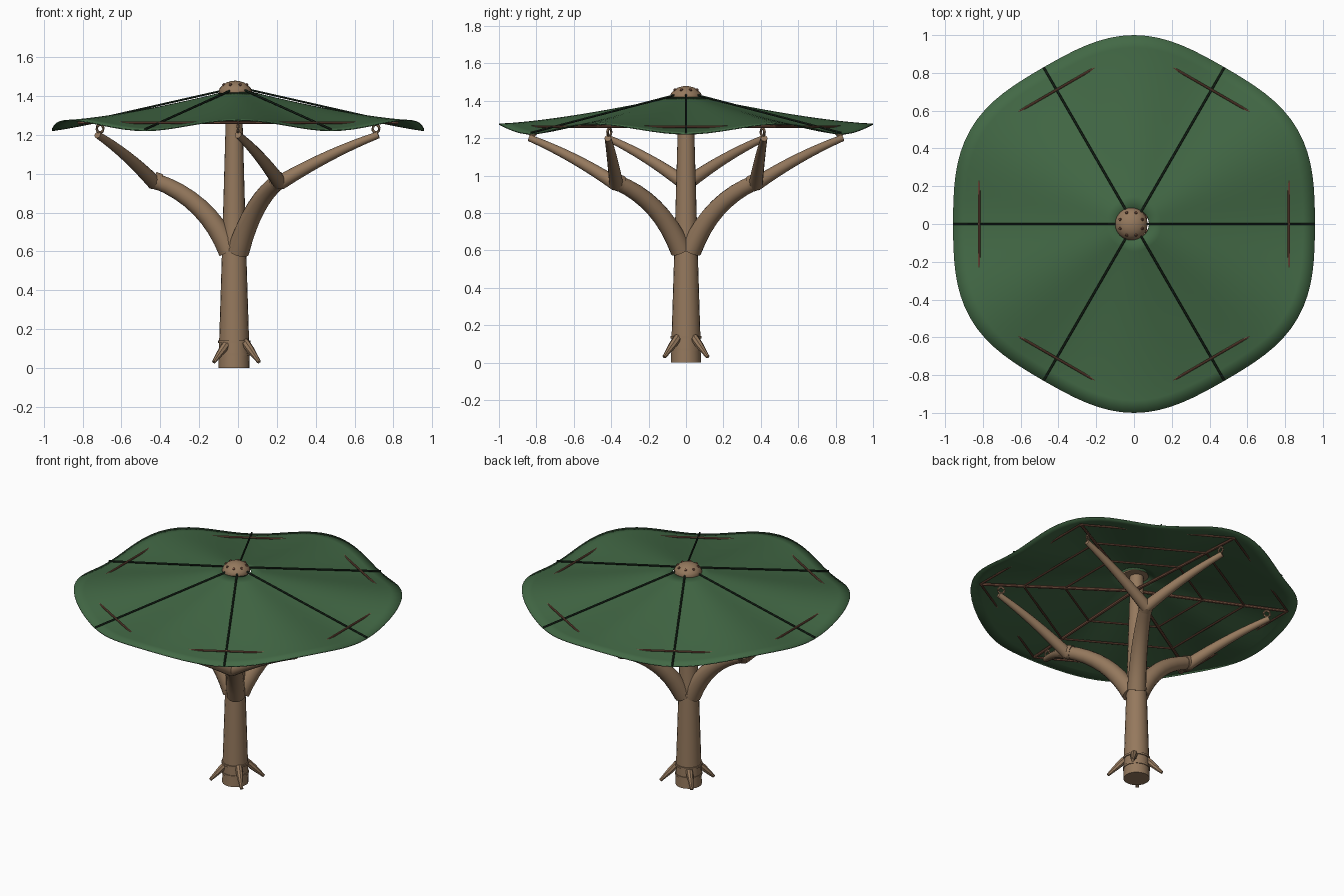
import bpy, bmesh, math
from mathutils import Vector

if "Cube" in bpy.data.objects:
    bpy.data.objects.remove(bpy.data.objects["Cube"])


def material(name, rgb):
    m = bpy.data.materials.new(name)
    m.diffuse_color = (*rgb, 1)
    m.use_nodes = True
    m.node_tree.nodes["Principled BSDF"].inputs["Base Color"].default_value = m.diffuse_color
    return m


WOOD = material("bark_brown", (0.30, 0.19, 0.11))
ROD = material("rust_brown", (0.20, 0.09, 0.055))
GREEN = material("canopy_green", (0.055, 0.14, 0.06))
DARK = material("dark_cable", (0.012, 0.025, 0.014))


def finish(name, bm, mat, angle=40):
    bmesh.ops.recalc_face_normals(bm, faces=bm.faces)
    me = bpy.data.meshes.new(name)
    bm.to_mesh(me)
    bm.free()
    me.materials.append(mat)
    ob = bpy.data.objects.new(name, me)
    bpy.context.collection.objects.link(ob)
    bpy.ops.object.select_all(action='DESELECT')
    ob.select_set(True)
    bpy.context.view_layer.objects.active = ob
    bpy.ops.object.shade_smooth_by_angle(angle=math.radians(angle))
    return ob


def sweep(bm, pts, radii, sides=12):
    """Capped round tube along a list of points."""
    pts = [Vector(p) for p in pts]
    rings = []
    for i, p in enumerate(pts):
        d = (pts[min(i + 1, len(pts) - 1)] - pts[max(i - 1, 0)]).normalized()
        ref = Vector((0, 0, 1)) if abs(d.z) < 0.95 else Vector((1, 0, 0))
        u = d.cross(ref).normalized()
        v = d.cross(u)
        rings.append([bm.verts.new(p + radii[i] * (
            u * math.cos(a) + v * math.sin(a)))
            for a in [math.tau * k / sides for k in range(sides)]])
    for a, b in zip(rings, rings[1:]):
        for k in range(sides):
            n = (k + 1) % sides
            bm.faces.new((a[k], a[n], b[n], b[k]))
    bm.faces.new(rings[0])
    bm.faces.new(rings[-1][::-1])


def bezier(a, b, c, n=8):
    a, b, c = Vector(a), Vector(b), Vector(c)
    return [a * (1 - t) ** 2 + b * 2 * t * (1 - t) + c * t * t
            for t in [i / n for i in range(n + 1)]]


def polar(r, deg, z):
    a = math.radians(deg)
    return Vector((r * math.cos(a), r * math.sin(a), z))


def taper(a, b, n=8):
    return [a + (b - a) * i / n for i in range(n + 1)]


CX = -0.02  # trunk axis

# Trunk and its collars
bm = bmesh.new()
sweep(bm, [(CX, 0, z) for z in (0, 0.14, 0.62, 1.25, 1.43)],
      [0.08, 0.077, 0.062, 0.044, 0.042], 20)
finish("trunk", bm, WOOD)
bm = bmesh.new()
for z, r in ((0.07, 0.083), (0.135, 0.084), (0.62, 0.068)):
    sweep(bm, [(CX, 0, z - 0.006), (CX, 0, z + 0.006)], [r, r], 20)
finish("trunk_collars", bm, WOOD)

# Four splayed root spikes
bm = bmesh.new()
off = Vector((-0.008, 0, 0))
for k in range(4):
    d = 45 + 90 * k
    sweep(bm, [polar(0.06, d, 0.135) + off, polar(0.10, d, 0.095) + off,
               polar(0.165, d, 0.03) + off], [0.022, 0.021, 0.010], 8)
finish("root_spikes", bm, WOOD)

# Three curved limbs, each forking into two arms
limbs, arms, bands, hooks = (bmesh.new() for _ in range(4))
for d in (60, 180, 300):
    start = polar(0.03, d, 0.60) + Vector((CX * 0.7, 0, 0))
    elbow = polar(0.43, d, 0.965)
    sweep(limbs, bezier(start, polar(0.16, d, 0.87), elbow),
          taper(0.058, 0.040), 14)
    sweep(bands, [polar(0.40, d, 0.955), polar(0.435, d, 0.968)],
          [0.045, 0.045], 14)
    for s in (-30, 30):
        tip = polar(0.835, d + s, 1.20)
        mid = (elbow + tip) / 2 + Vector((0, 0, 0.025))
        sweep(arms, bezier(elbow - Vector((0, 0, 0.012)), mid, tip),
              taper(0.038, 0.018), 12)
        # Ring hook hanging from the frame
        c = polar(0.82, d + s, 1.232)
        out = polar(1, d + s, 0)
        sweep(hooks, [c + 0.02 * (out * math.cos(a) + Vector((0, 0, math.sin(a))))
                      for a in [math.tau * i / 12 for i in range(13)]],
              [0.007] * 13, 6)
finish("limbs", limbs, WOOD)
finish("fork_arms", arms, WOOD)
finish("elbow_bands", bands, WOOD)
finish("hanging_hooks", hooks, WOOD)

# Canopy frame: six radial beams and three hexagonal rings
HUB_Z, EDGE_Z, EDGE_R = 1.31, 1.262, 0.947
bm = bmesh.new()
for k in range(6):
    d = 30 + 60 * k
    sweep(bm, [polar(0.02, d, HUB_Z), polar(EDGE_R, d, EDGE_Z)],
          [0.011, 0.009], 8)
    for f in (0.45, 0.72, 1.0):
        z = HUB_Z + (EDGE_Z - HUB_Z) * f
        sweep(bm, [polar(EDGE_R * f, d, z), polar(EDGE_R * f, d + 60, z)],
              [0.0065, 0.0065], 8)
finish("canopy_frame", bm, ROD)


# Canopy: low along the six cables, high between them
def canopy_point(deg, t):
    w = (1 - math.cos(math.radians(6 * deg))) / 2
    r = 0.08 + (0.958 + 0.042 * w - 0.08) * t
    low = 1.225 + 0.195 * (1 - t) ** 1.15
    high = 1.278 + 0.142 * (1 - t) ** 1.4
    return polar(r, deg, low + (high - low) * w)


bm = bmesh.new()
SEG, ROWS = 96, 14
grid = [[bm.verts.new(canopy_point(360 * k / SEG, i / ROWS))
         for k in range(SEG)] for i in range(ROWS + 1)]
for a, b in zip(grid, grid[1:]):
    for k in range(SEG):
        n = (k + 1) % SEG
        bm.faces.new((a[k], b[k], b[n], a[n]))
canopy = finish("canopy", bm, GREEN)
sol = canopy.modifiers.new("thickness", 'SOLIDIFY')
sol.thickness = 0.006
sol.offset = -1

# Six taut cables over the valleys
bm = bmesh.new()
for k in range(6):
    sweep(bm, [polar(0.06, 60 * k, 1.432), polar(0.957, 60 * k, 1.229)],
          [0.006, 0.006], 6)
finish("cables", bm, DARK)

# Domed cap with bolts
C = Vector((-0.014, 0, 1.42))
bm = bmesh.new()
prof = [(0.084, -0.008), (0.086, 0.003), (0.080, 0.02), (0.064, 0.038),
        (0.042, 0.051), (0.02, 0.057), (0.003, 0.059)]
sweep(bm, [C + Vector((0, 0, z)) for r, z in prof], [r for r, z in prof], 24)
finish("cap", bm, WOOD)
bm = bmesh.new()
for k in range(8):
    d = 45 * k + 22.5
    sweep(bm, [C + polar(0.060, d, 0.034), C + polar(0.068, d, 0.042)],
          [0.009, 0.007], 8)
finish("cap_bolts", bm, ROD)
